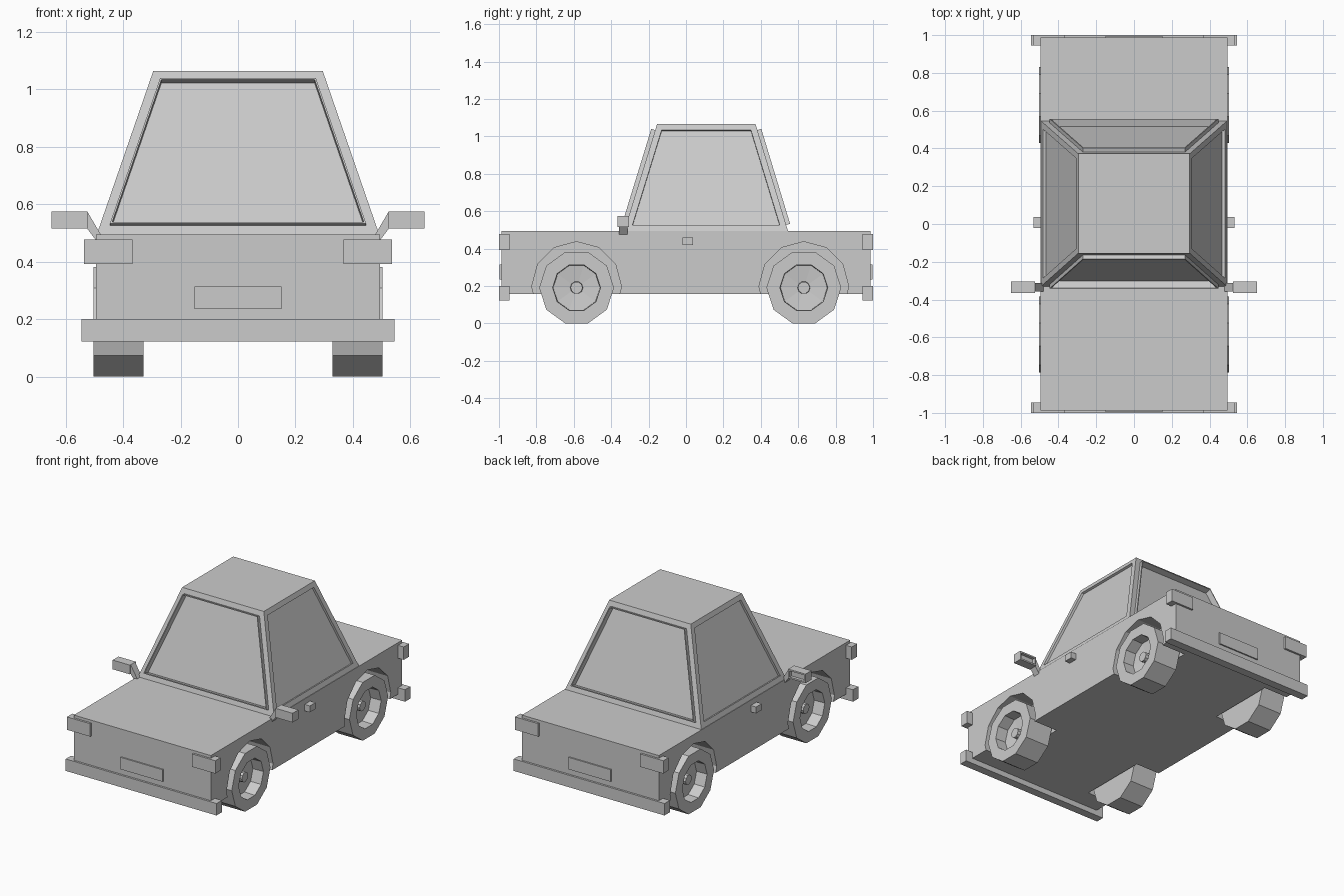
import bpy, bmesh, math
from mathutils import Vector

if "Cube" in bpy.data.objects:
    bpy.data.objects.remove(bpy.data.objects["Cube"], do_unlink=True)

grey = bpy.data.materials.new("plain_grey")
grey.use_nodes = True
colour = (0.6, 0.6, 0.6, 1)
grey.diffuse_color = colour
grey.node_tree.nodes["Principled BSDF"].inputs["Base Color"].default_value = colour


def finish(name, bm):
    """Turn a bmesh into a flat shaded object."""
    bmesh.ops.recalc_face_normals(bm, faces=bm.faces[:])
    mesh = bpy.data.meshes.new(name)
    bm.to_mesh(mesh)
    bm.free()
    mesh.materials.append(grey)
    obj = bpy.data.objects.new(name, mesh)
    bpy.context.collection.objects.link(obj)
    return obj


def loft(name, rings):
    """Bridge rings of points and cap both ends."""
    bm = bmesh.new()
    loops = [[bm.verts.new(p) for p in ring] for ring in rings]
    n = len(loops[0])
    for a, b in zip(loops, loops[1:]):
        for i in range(n):
            j = (i + 1) % n
            bm.faces.new((a[i], a[j], b[j], b[i]))
    bm.faces.new(loops[0])
    bm.faces.new(loops[-1])
    return finish(name, bm)


def rect(x0, x1, y0, y1, z):
    return [(x0, y0, z), (x1, y0, z), (x1, y1, z), (x0, y1, z)]


def box(name, x0, x1, y0, y1, z0, z1):
    return loft(name, [rect(x0, x1, y0, y1, z0), rect(x0, x1, y0, y1, z1)])


def circle(x, y, z, r, n):
    return [(x, y + r * math.cos(i * math.tau / n), z + r * math.sin(i * math.tau / n))
            for i in range(n)]


def push(bm, face, depth):
    """Extrude one face along its own normal."""
    normal = face.normal.copy()
    new = bmesh.ops.extrude_discrete_faces(bm, faces=[face])["faces"][0]
    bmesh.ops.translate(bm, verts=new.verts[:], vec=normal * depth)
    new.normal_update()
    return new


def inset(bm, face, width):
    bmesh.ops.inset_individual(bm, faces=[face], thickness=width, use_even_offset=True)
    face.normal_update()


SIDES = (("left", 1), ("right", -1))
ENDS = (("front", -1), ("rear", 1))
AXLES = (("front", -0.585), ("rear", 0.63))

# Body with four wheel wells
body = box("body", -0.495, 0.495, -0.987, 0.987, 0.158, 0.495)
for end, y in AXLES:
    for side, s in SIDES:
        cutter = loft("well_cutter", [circle(s * x, y, 0.197, 0.24, 12) for x in (0.32, 0.7)])
        cutter.hide_render = True
        mod = body.modifiers.new("well", "BOOLEAN")
        mod.operation = "DIFFERENCE"
        mod.solver = "EXACT"
        mod.object = cutter
        bpy.context.view_layer.objects.active = body
        bpy.ops.object.modifier_apply(modifier=mod.name)
        bpy.data.objects.remove(cutter, do_unlink=True)

# Cabin: recessed side windows, raised thin seals around front and rear glass
cabin = loft("cabin", [rect(-0.492, 0.492, -0.33, 0.545, 0.495),
                       rect(-0.295, 0.295, -0.155, 0.372, 1.065)])
bm = bmesh.new()
bm.from_mesh(cabin.data)
bm.normal_update()
for face in [f for f in bm.faces if abs(f.normal.z) < 0.9]:
    is_side = abs(face.normal.x) > 0.5
    inset(bm, face, 0.033)
    if is_side:
        push(bm, face, -0.015)
    else:
        seal = push(bm, face, 0.022)
        inset(bm, seal, 0.006)
        push(bm, seal, -0.04)
bm.to_mesh(cabin.data)
bm.free()

# Wheels: tyre, dished rim and hub in one turned profile
PROFILE = ((0.33, 0.2), (0.504, 0.2), (0.504, 0.128), (0.43, 0.125),
           (0.42, 0.034), (0.46, 0.032))
for end, y in AXLES:
    for side, s in SIDES:
        loft(f"{end}_{side}_wheel", [circle(s * x, y, 0.191, r, 10) for x, r in PROFILE])

# Bumpers, lamps and number plates at both ends
for end, e in ENDS:
    y0, y1 = sorted((e * 0.945, e * 1.0))
    box(f"{end}_bumper", -0.545, 0.545, y0, y1, 0.122, 0.2)
    for side, s in SIDES:
        x0, x1 = sorted((s * 0.368, s * 0.536))
        box(f"{end}_{side}_lamp", x0, x1, y0, y1, 0.393, 0.477)
    y0, y1 = sorted((e * 0.98, e * 0.996))
    box(f"{end}_number_plate", -0.152, 0.152, y0, y1, 0.236, 0.314)

# Door handles and wing mirrors
for side, s in SIDES:
    x0, x1 = sorted((s * 0.48, s * 0.533))
    box(f"{side}_door_handle", x0, x1, -0.02, 0.038, 0.418, 0.46)
    x0, x1 = sorted((s * 0.525, s * 0.65))
    mirror = box(f"{side}_mirror", x0, x1, -0.365, -0.305, 0.515, 0.575)
    bm = bmesh.new()
    bm.from_mesh(mirror.data)
    bm.normal_update()
    glass = max(bm.faces, key=lambda f: f.normal.y)
    inset(bm, glass, 0.01)
    push(bm, glass, -0.02)
    bm.to_mesh(mirror.data)
    bm.free()
    arm = ((0.475, 0.49), (0.495, 0.475), (0.525, 0.515), (0.525, 0.575))
    loft(f"{side}_mirror_arm", [[(s * x, y, z) for x, z in arm] for y in (-0.358, -0.312)])
